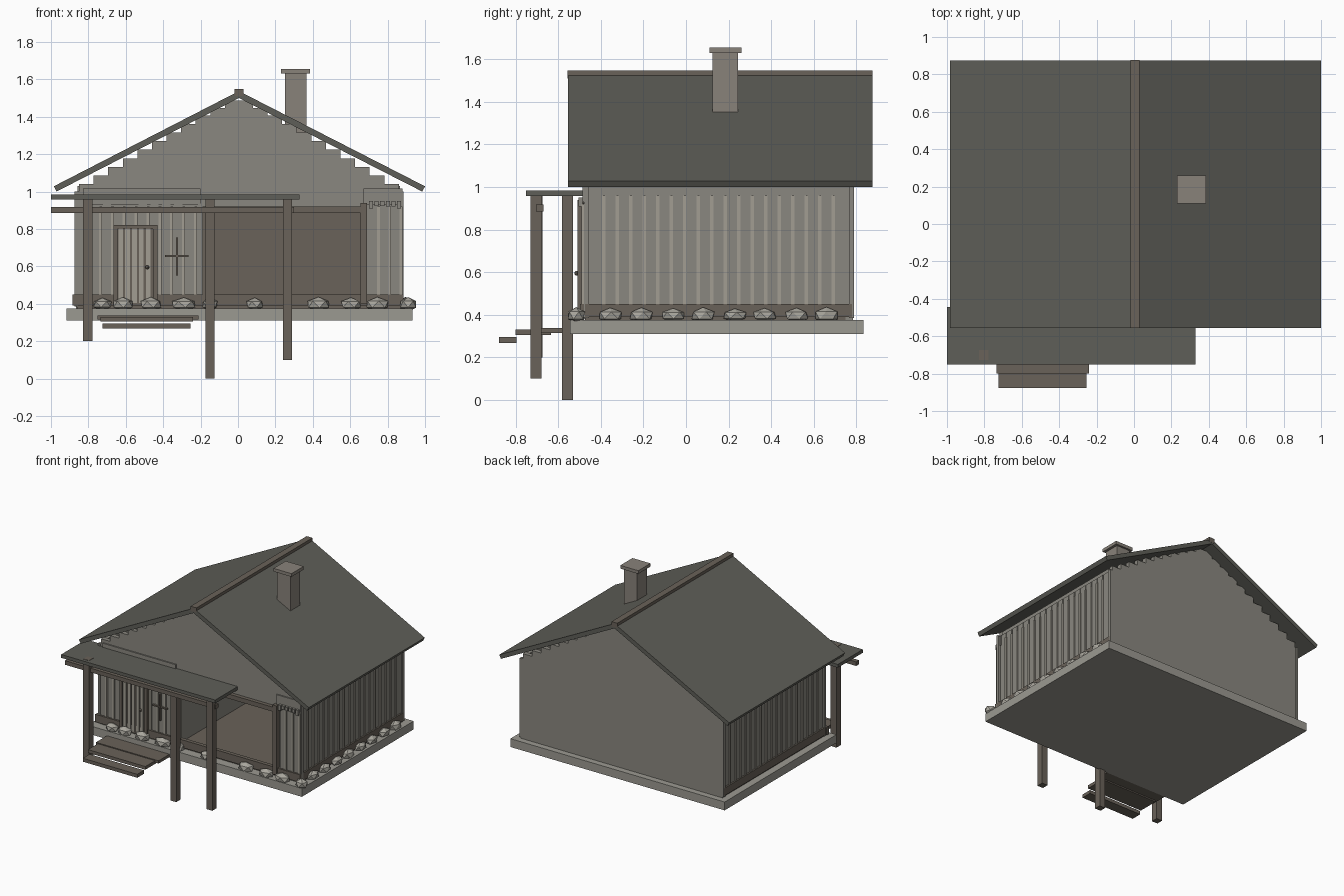
import bpy, bmesh, random
from math import radians
from mathutils import Matrix

random.seed(4)
CX = 0.005  # centre line of the house


def mat(name, r, g, b):
    m = bpy.data.materials.new(name)
    m.diffuse_color = (r, g, b, 1)
    return m


WALL = mat("weathered_wall", 0.255, 0.245, 0.215)
BATTEN = mat("pale_plank", 0.36, 0.34, 0.29)
WOOD = mat("dark_wood", 0.142, 0.122, 0.10)
ROOF = mat("roof_grey", 0.114, 0.114, 0.098)
STONE = mat("stone", 0.40, 0.385, 0.34)
BASE = mat("foundation", 0.33, 0.32, 0.285)
BRICK = mat("chimney_brick", 0.25, 0.225, 0.195)


def finish(name, bm, material):
    bmesh.ops.recalc_face_normals(bm, faces=bm.faces)
    me = bpy.data.meshes.new(name)
    bm.to_mesh(me)
    bm.free()
    me.materials.append(material)
    ob = bpy.data.objects.new(name, me)
    bpy.context.collection.objects.link(ob)
    return ob


def boxes(name, specs, material):
    """One object from boxes given as (x0, x1, y0, y1, z0, z1)."""
    bm = bmesh.new()
    for x0, x1, y0, y1, z0, z1 in specs:
        m = Matrix.Translation(((x0 + x1) / 2, (y0 + y1) / 2, (z0 + z1) / 2))
        m = m @ Matrix.Diagonal((x1 - x0, y1 - y0, z1 - z0, 1))
        bmesh.ops.create_cube(bm, size=1, matrix=m)
    return finish(name, bm, material)


def extrude_y(name, profile, y0, y1, material):
    """Extrude an (x, z) outline along y."""
    bm = bmesh.new()
    face = bm.faces.new([bm.verts.new((x, y0, z)) for x, z in profile])
    ext = bmesh.ops.extrude_face_region(bm, geom=[face])
    verts = [v for v in ext["geom"] if isinstance(v, bmesh.types.BMVert)]
    bmesh.ops.translate(bm, verts=verts, vec=(0, y1 - y0, 0))
    return finish(name, bm, material)


# Foundation and interior floor
boxes("foundation_slab", [(-0.917, 0.933, -0.545, 0.833, 0.31, 0.375)], BASE)
boxes("floor", [(-0.86, 0.87, -0.475, 0.77, 0.375, 0.40)], WOOD)


# Stepped gables, front one sits above the open bay
def gable(name, bottom, y0, y1):
    right = [(0.87, bottom), (0.87, 1.0)]
    for k in range(11):
        hw = 0.855 - 0.078 * k
        z = min(1.04 + 0.046 * k, 1.525 - 0.513 * hw)
        right += [(hw, right[-1][1]), (hw, z)]
    left = [(-x, z) for x, z in reversed(right)]
    extrude_y(name, [(CX + x, z) for x, z in right + left], y0, y1, WALL)


gable("front_gable", 0.92, -0.475, -0.44)
gable("back_wall", 0.375, 0.75, 0.785)

# Side walls: wide planks with narrow pale battens over the joints
for side, s in (("left", -1), ("right", 1)):
    def layer(d0, d1):
        return sorted((CX + s * d0, CX + s * d1))

    a, b = layer(0.83, 0.862)
    boxes(side + "_wall", [(a, b, -0.44, 0.75, 0.375, 1.03)], WALL)
    a, b = layer(0.86, 0.868)
    boxes(side + "_wall_planks",
          [(a, b, -0.445 + 0.0635 * i, -0.39 + 0.0635 * i, 0.44, 1.0)
           for i in range(19)], WALL)
    a, b = layer(0.86, 0.875)
    boxes(side + "_battens",
          [(a, b, -0.395 + 0.0635 * i, -0.379 + 0.0635 * i, 0.44, 0.96)
           for i in range(18)], BATTEN)
    a, b = layer(0.86, 0.88)
    boxes(side + "_baseboard", [(a, b, -0.475, 0.78, 0.39, 0.45)], WOOD)
    boxes(side + "_corner_boards",
          [(a, b, -0.478, -0.455, 0.385, 1.0), (a, b, 0.765, 0.79, 0.385, 1.0)], WALL)

# Front wall sections either side of the open bay
boxes("front_left_wall", [(-0.86, -0.18, -0.475, -0.44, 0.375, 0.93),
                          (-0.83, -0.20, -0.485, -0.47, 0.93, 1.015)], WALL)
boxes("front_right_wall", [(0.67, 0.87, -0.475, -0.44, 0.375, 0.93),
                           (0.67, 0.88, -0.485, -0.47, 0.93, 1.015)], WALL)
fronts = [-0.85 + 0.0635 * i for i in range(11)] + [0.70, 0.76, 0.82]
boxes("front_planks", [(x, x + 0.045, -0.483, -0.47, 0.44,
                        0.92 + random.uniform(0, 0.03)) for x in fronts], WALL)
boxes("front_battens", [(x + 0.043, x + 0.059, -0.49, -0.47, 0.44, 0.92)
                        for x in fronts], BATTEN)
boxes("front_baseboards", [(-0.885, -0.18, -0.497, -0.47, 0.39, 0.45),
                           (0.67, 0.885, -0.497, -0.47, 0.39, 0.45)], WOOD)
boxes("plank_fringe", [(0.70 + 0.03 * i, 0.722 + 0.03 * i, -0.505, -0.485,
                        0.905 + random.uniform(0, 0.02), 0.95) for i in range(6)], WALL)

# Open bay: partition, rear panel and timber frame
boxes("bay_partition", [(-0.20, -0.18, -0.44, 0.75, 0.40, 1.0)], WALL)
boxes("bay_rear_panel", [(-0.18, 0.83, 0.73, 0.75, 0.40, 1.0)], WOOD)
boxes("bay_frame", [(-0.19, 0.69, -0.505, -0.465, 0.885, 0.92),
                    (0.655, 0.69, -0.51, -0.465, 0.40, 0.94),
                    (-0.19, -0.165, -0.50, -0.465, 0.40, 0.90),
                    (-0.18, 0.67, -0.495, -0.465, 0.39, 0.45)], WOOD)

# Door
boxes("door_frame", [(-0.665, -0.645, -0.51, -0.47, 0.40, 0.82),
                     (-0.455, -0.43, -0.51, -0.47, 0.40, 0.82),
                     (-0.665, -0.43, -0.51, -0.47, 0.80, 0.82)], WOOD)
boxes("door_panel", [(-0.645, -0.455, -0.495, -0.47, 0.40, 0.80)], WOOD)
boxes("door_slats", [(-0.64 + 0.037 * i, -0.615 + 0.037 * i, -0.503, -0.49, 0.405, 0.80)
                     for i in range(5)], BATTEN)
bm = bmesh.new()
bmesh.ops.create_uvsphere(bm, u_segments=8, v_segments=6, radius=0.011,
                          matrix=Matrix.Translation((-0.485, -0.513, 0.595)))
finish("door_knob", bm, WOOD)

# Cross-shaped window bars
boxes("window_cross", [(-0.331, -0.321, -0.502, -0.48, 0.55, 0.755),
                       (-0.39, -0.265, -0.50, -0.48, 0.65, 0.66)], WOOD)

# Main roof, ridge cap and chimney
extrude_y("main_roof", [(CX, 1.50), (0.985, 1.0), (1.0, 1.028), (CX, 1.537),
                        (-0.985, 1.028), (-0.97, 1.0)], -0.555, 0.875, ROOF)
boxes("ridge_cap", [(-0.02, 0.03, -0.556, 0.876, 1.51, 1.547)], WOOD)
boxes("chimney", [(0.25, 0.365, 0.125, 0.245, 1.30, 1.635)], BRICK)
boxes("chimney_cap", [(0.23, 0.385, 0.11, 0.26, 1.63, 1.655)], BRICK)

# Porch roof, beam and posts of unequal length
boxes("porch_roof", [(-1.0, 0.33, -0.752, -0.445, 0.957, 0.983)], ROOF)
boxes("porch_beam", [(-1.0, 0.30, -0.705, -0.67, 0.885, 0.917)], WOOD)
for name, x, y, z0, z1 in (("left_post", -0.803, -0.70, 0.20, 0.985),
                           ("middle_post", -0.15, -0.557, 0.0, 0.958),
                           ("right_post", 0.265, -0.705, 0.10, 0.97)):
    boxes(name, [(x - 0.025, x + 0.025, y - 0.026, y + 0.026, z0, z1)], WOOD)

# Entry steps
boxes("steps", [(-0.725, -0.255, -0.878, -0.795, 0.268, 0.295),
                (-0.735, -0.24, -0.80, -0.635, 0.305, 0.33),
                (-0.75, -0.21, -0.68, -0.51, 0.315, 0.337)], WOOD)

# Faceted foundation stones along the front and right sides
spots = [(x, -0.515, r) for x, r in (
    (-0.725, .055), (-0.615, .06), (-0.465, .062), (-0.29, .07), (-0.15, .045),
    (0.09, .05), (0.43, .066), (0.605, .06), (0.745, .066), (0.91, .05))]
spots += [(0.895, y, 0.06) for y in
          (-0.355, -0.21, -0.06, 0.08, 0.23, 0.37, 0.52, 0.66)]
bm = bmesh.new()
for x, y, r in spots:
    w, d = (r, 0.045) if y < -0.5 else (0.04, r)
    m = (Matrix.Translation((x, y, 0.397))
         @ Matrix.Diagonal((w, d, random.uniform(0.032, 0.04), 1))
         @ Matrix.Rotation(radians(random.uniform(0, 360)), 4, 'Z'))
    bmesh.ops.create_icosphere(bm, subdivisions=1, radius=1, matrix=m)
finish("foundation_stones", bm, STONE)
